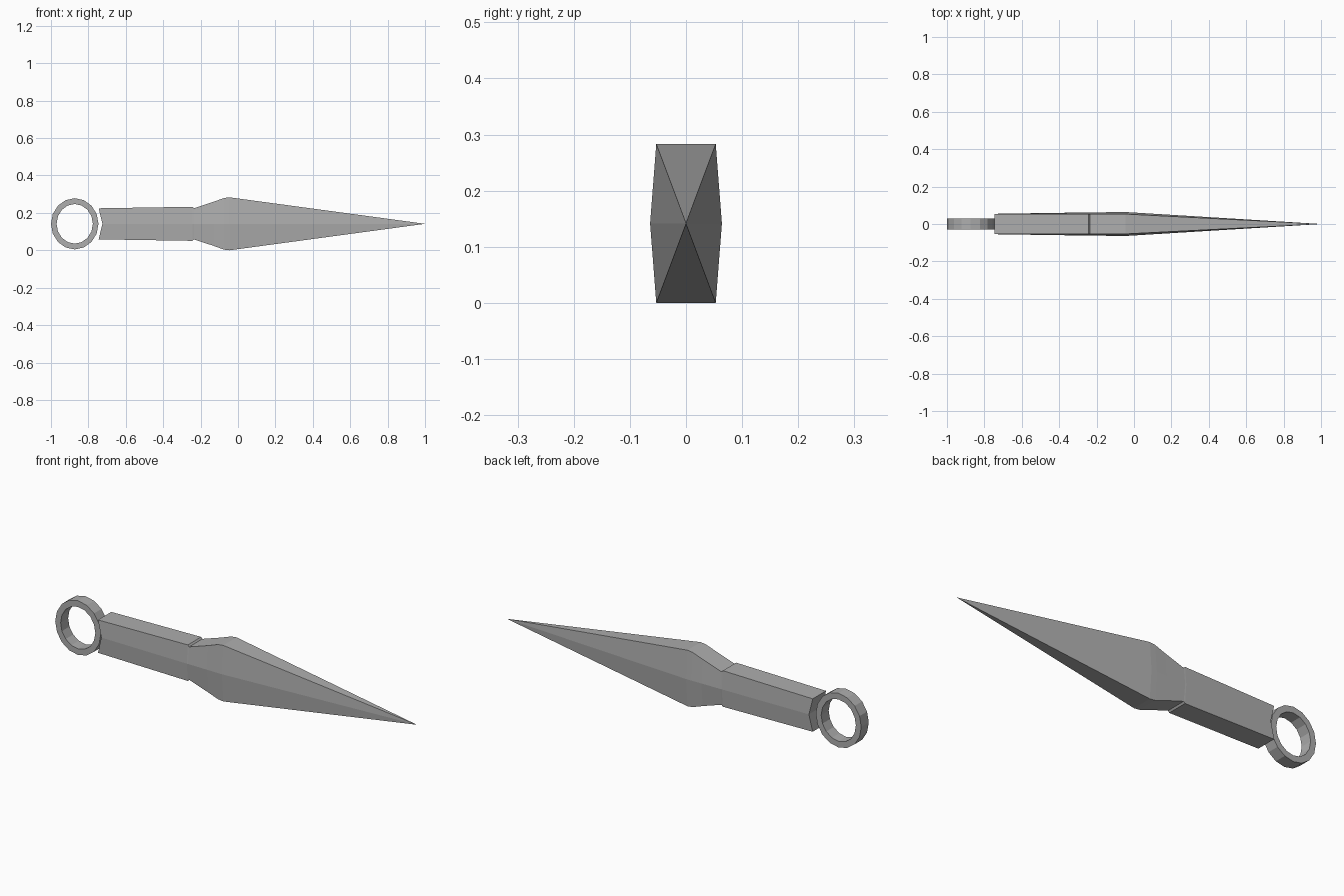
import bpy, bmesh
from math import sin, cos, pi

if "Cube" in bpy.data.objects:
    bpy.data.objects.remove(bpy.data.objects["Cube"], do_unlink=True)

MID_Z = 0.1415

steel = bpy.data.materials.new("grey steel")
steel.use_nodes = True
colour = (0.42, 0.42, 0.42, 1)
steel.diffuse_color = colour
steel.node_tree.nodes["Principled BSDF"].inputs["Base Color"].default_value = colour


def finish(bm, name):
    bmesh.ops.recalc_face_normals(bm, faces=bm.faces)
    mesh = bpy.data.meshes.new(name)
    bm.to_mesh(mesh)
    bm.free()
    mesh.materials.append(steel)
    obj = bpy.data.objects.new(name, mesh)
    bpy.context.collection.objects.link(obj)


def bridge(bm, a, b):
    for i in range(len(a)):
        j = (i + 1) % len(a)
        bm.faces.new((a[i], a[j], b[j], b[i]))


# Handle and blade: six-sided sections (edge x, ridge x, half height, edge y, ridge y)
sections = [
    (-0.745, -0.725, 0.083, 0.053, 0.055),
    (-0.243, -0.243, 0.091, 0.053, 0.062),
    (-0.236, -0.236, 0.083, 0.053, 0.062),
    (-0.130, -0.130, 0.118, 0.053, 0.063),
    (-0.075, -0.075, 0.138, 0.053, 0.064),
    (-0.045, -0.045, 0.1415, 0.053, 0.064),
]
bm = bmesh.new()
loops = []
for ex, rx, h, ey, ry in sections:
    points = [(ex, -ey, h), (ex, ey, h), (rx, ry, 0),
              (ex, ey, -h), (ex, -ey, -h), (rx, -ry, 0)]
    loops.append([bm.verts.new((x, y, z + MID_Z)) for x, y, z in points])
for a, b in zip(loops, loops[1:]):
    bridge(bm, a, b)

# Notched butt end, folded along its middle
butt = loops[0]
bm.faces.new((butt[0], butt[1], butt[2], butt[5]))
bm.faces.new((butt[5], butt[2], butt[3], butt[4]))

# Blade point
tip = bm.verts.new((1, 0, MID_Z))
last = loops[-1]
for i in range(6):
    bm.faces.new((last[i], last[(i + 1) % 6], tip))
finish(bm, "blade_and_handle")

# Finger ring: flat oval band
SIDES = 16
bm = bmesh.new()
rings = []
for rx, rz, y in [(0.127, 0.137, -0.03), (0.127, 0.137, 0.03),
                  (0.097, 0.106, 0.03), (0.097, 0.106, -0.03)]:
    angles = [2 * pi * i / SIDES for i in range(SIDES)]
    rings.append([bm.verts.new((-0.873 + rx * cos(t), y, MID_Z + rz * sin(t)))
                  for t in angles])
for i in range(4):
    bridge(bm, rings[i], rings[(i + 1) % 4])
finish(bm, "finger_ring")
